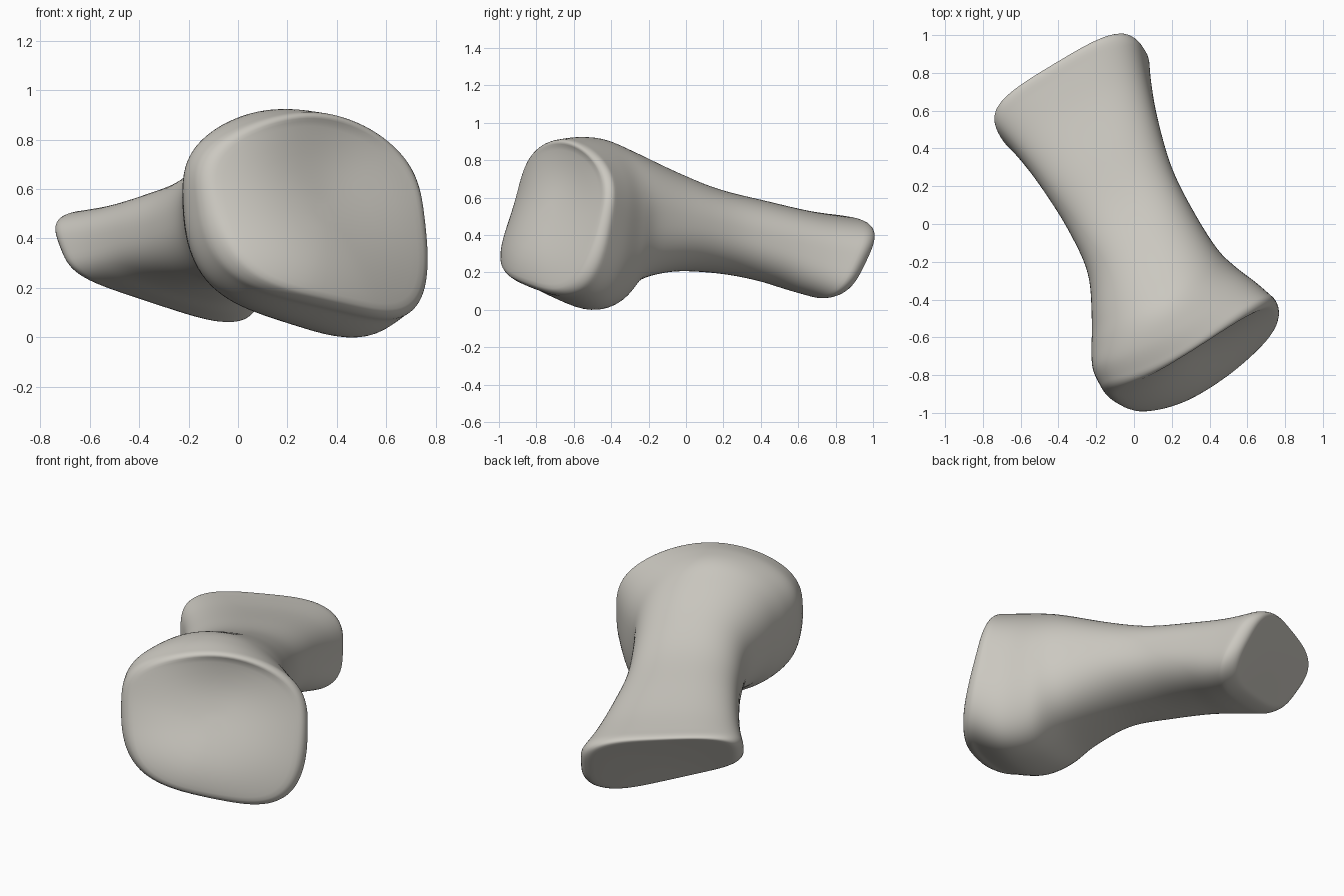
import bpy, bmesh, math
from mathutils import Vector

cube = bpy.data.objects.get("Cube")
if cube:
    bpy.data.objects.remove(cube, do_unlink=True)

SIDES, STEPS = 88, 7
TURN = math.radians(31)
ACROSS = Vector((math.cos(TURN), math.sin(TURN), 0))
ALONG = Vector((-math.sin(TURN), math.cos(TURN), 0))

# Cross-sections along the shaft: position, left, right, top left, top right,
# bottom left, bottom right, lean, side curl, squareness, extra squareness below
SECTIONS = [
    (-.79, -.595, .435, .92, .89, .17, .03, .09, .09, 2.8, .8),
    (-.65, -.585, .395, .94, .89, .13, -.05, .06, .07, 2.7, .7),
    (-.50, -.53, .345, .93, .88, .13, -.02, .03, .04, 2.5, .5),
    (-.35, -.455, .31, .87, .83, .17, .12, .01, .02, 2.4, .2),
    (-.10, -.345, .305, .76, .72, .20, .19, 0, 0, 2.3, 0),
    (.15, -.315, .325, .66, .63, .20, .18, 0, 0, 2.4, 0),
    (.40, -.32, .39, .60, .56, .20, .12, .03, 0, 2.6, 0),
    (.60, -.34, .46, .555, .50, .19, .06, .08, 0, 2.9, 0),
    (.755, -.37, .525, .53, .47, .19, .02, .125, 0, 3.2, 0),
]


def spline(p0, p1, p2, p3, t):
    """Catmull-Rom blend of four parameter rows."""
    return [.5 * (2 * b + (c - a) * t + (2 * a - 5 * b + 4 * c - d) * t * t
                  + (3 * b - a - 3 * c + d) * t ** 3)
            for a, b, c, d in zip(p0, p1, p2, p3)]


def power(v, n):
    return math.copysign(abs(v) ** (2 / n), v)


def ring(row, scale=1, push=0, hollow=0):
    """Rounded-box outline, skewed into the four heights of the section."""
    pos, left, right, tl, tr, bl, br, lean, curl, n, below = row
    points = []
    for i in range(SIDES):
        ang = 2 * math.pi * i / SIDES
        c, d = math.cos(ang), math.sin(ang)
        square = n - below * d
        s, t = scale * power(c, square), scale * power(d, square)
        u, w = (s + 1) / 2, (t + 1) / 2
        a = left + (right - left) * u
        top = tl + (tr - tl) * u
        bottom = bl + (br - bl) * u * u * (3 - 2 * u)
        # Upper hollow and lower swelling of the end face
        dent = hollow * (math.exp(-3 * ((s - .15) ** 2 + (t - .45) ** 2))
                         - .8 * math.exp(-(s + .3) ** 2 - 4 * (t + .6) ** 2))
        b = pos + lean * t + curl * s * s * (1 - .35 * s) + push + dent
        points.append(ACROSS * a + ALONG * b + Vector((0, 0, bottom + (top - bottom) * w)))
    return points


def cap(row, depth, inset, hollow):
    """Rounded rim followed by rings closing in on the end face."""
    out = []
    for k in range(1, 7):
        th = math.pi / 2 * k / 6
        out.append(ring(row, 1 - inset * (1 - math.cos(th)), depth * math.sin(th),
                        hollow * (k / 6) ** 2))
    for f in (.94, .87, .78, .65, .5, .35, .2, .08):
        out.append(ring(row, (1 - inset) * f, depth, hollow))
    return out


# Shaft and both flared ends
shaft = []
last = len(SECTIONS) - 1
for i in range(last):
    rows = [SECTIONS[min(max(j, 0), last)] for j in range(i - 1, i + 3)]
    shaft += [ring(spline(*rows, k / STEPS)) for k in range(STEPS)]
shaft.append(ring(SECTIONS[last]))
loops = cap(SECTIONS[0], -.05, .09, .065)[::-1] + shaft + cap(SECTIONS[last], .08, .12, 0)

bm = bmesh.new()
rings = [[bm.verts.new(p) for p in loop] for loop in loops]
for r0, r1 in zip(rings, rings[1:]):
    for i in range(SIDES):
        j = (i + 1) % SIDES
        bm.faces.new((r0[i], r0[j], r1[j], r1[i]))
bm.faces.new(rings[0])
bm.faces.new(rings[-1])
bmesh.ops.recalc_face_normals(bm, faces=bm.faces)
# Soften the surface, then stand it on the ground
for _ in range(2):
    bmesh.ops.smooth_vert(bm, verts=bm.verts, factor=.5,
                          use_axis_x=True, use_axis_y=True, use_axis_z=True)
low = min(v.co.z for v in bm.verts)
bmesh.ops.translate(bm, verts=bm.verts, vec=(0, 0, -low))

mesh = bpy.data.meshes.new("bone")
bm.to_mesh(mesh)
bm.free()
for poly in mesh.polygons:
    poly.use_smooth = True
bone = bpy.data.objects.new("bone", mesh)
bpy.context.collection.objects.link(bone)

# Pale stone colour
colour = (.60, .58, .53, 1)
mat = bpy.data.materials.new("pale stone")
mat.use_nodes = True
mat.diffuse_color = colour
mat.node_tree.nodes["Principled BSDF"].inputs["Base Color"].default_value = colour
mesh.materials.append(mat)
